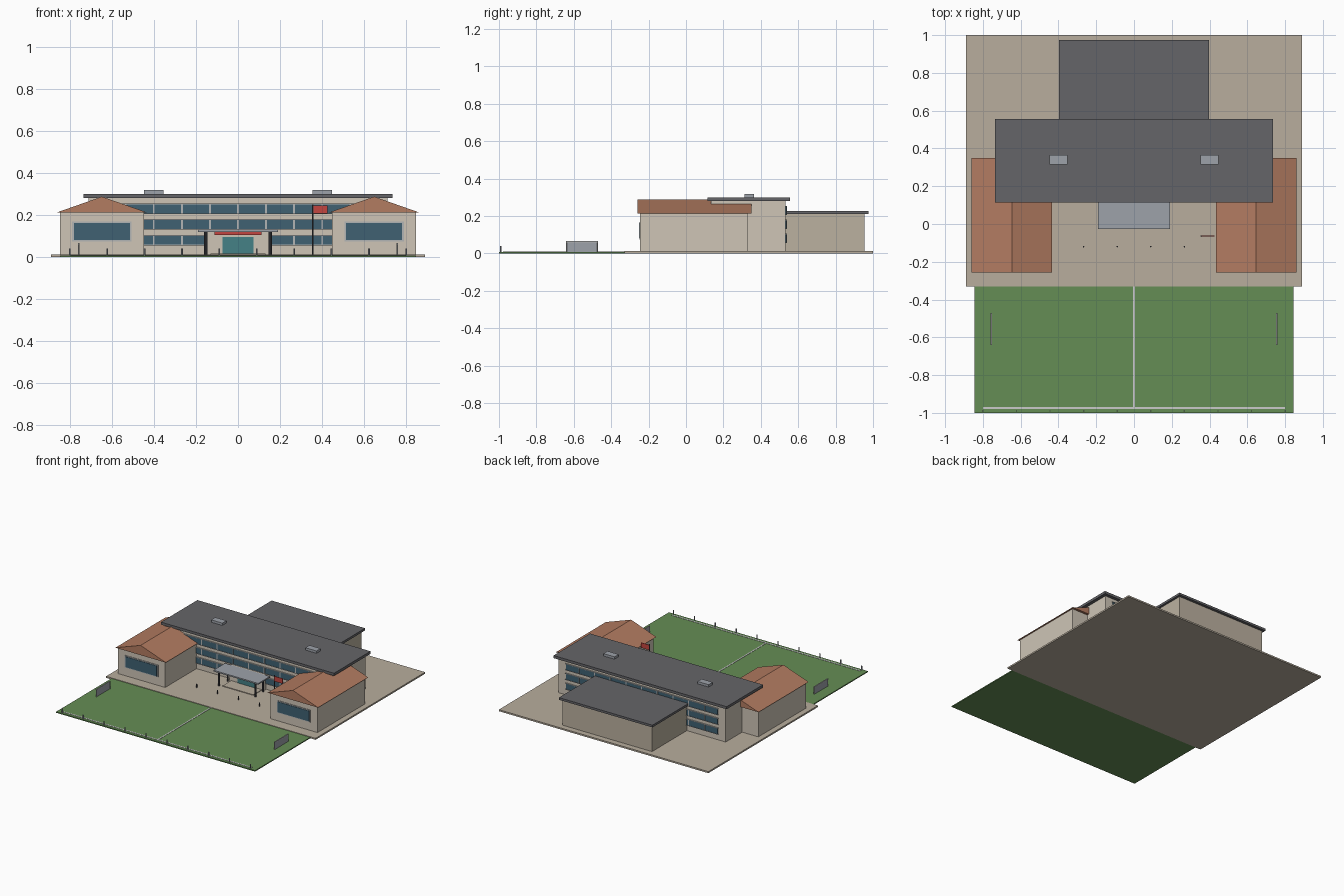
import bpy


def mat(name, r, g, b):
    m = bpy.data.materials.new(name)
    m.diffuse_color = (r, g, b, 1)
    return m


WALL = mat("wall", 0.62, 0.56, 0.47)
REAR = mat("rear_wall", 0.50, 0.44, 0.35)
ROOF = mat("dark_roof", 0.13, 0.13, 0.14)
TILE = mat("tile", 0.45, 0.20, 0.12)
GLASS = mat("glass", 0.05, 0.12, 0.17)
FRAME = mat("frame", 0.45, 0.46, 0.46)
DOOR = mat("door", 0.06, 0.22, 0.24)
PAVE = mat("paving", 0.48, 0.42, 0.34)
GRASS = mat("grass", 0.13, 0.27, 0.09)
WHITE = mat("white", 0.8, 0.8, 0.8)
METAL = mat("metal", 0.34, 0.36, 0.40)
DARK = mat("dark_metal", 0.06, 0.06, 0.07)
RED = mat("red", 0.55, 0.06, 0.05)


def mesh(name, verts, faces, m):
    me = bpy.data.meshes.new(name)
    me.from_pydata(verts, [], faces)
    me.materials.append(m)
    ob = bpy.data.objects.new(name, me)
    bpy.context.collection.objects.link(ob)
    return ob


def box(name, x0, x1, y0, y1, z0, z1, m):
    v = [(x, y, z) for z in (z0, z1) for x, y in ((x0, y0), (x1, y0), (x1, y1), (x0, y1))]
    f = [(3, 2, 1, 0), (4, 5, 6, 7)] + [(i, (i + 1) % 4, (i + 1) % 4 + 4, i + 4) for i in range(4)]
    return mesh(name, v, f, m)


def post(name, x, y, z0, z1, r, m):
    bpy.ops.mesh.primitive_cylinder_add(vertices=8, radius=r, depth=z1 - z0, location=(x, y, (z0 + z1) / 2))
    ob = bpy.context.object
    ob.name = name
    ob.data.materials.append(m)
    return ob


# Grounds
box("plaza", -0.89, 0.89, -0.33, 1.0, 0, 0.012, PAVE)
box("sports_field", -0.845, 0.845, -1.0, -0.33, 0, 0.008, GRASS)
box("centre_line", -0.005, 0.005, -0.97, -0.33, 0.007, 0.010, WHITE)
box("touch_line", -0.8, 0.8, -0.979, -0.968, 0.007, 0.010, WHITE)

# Main block and rear hall
box("main_block", -0.71, 0.71, 0.135, 0.532, 0.01, 0.282, WALL)
box("main_roof", -0.735, 0.735, 0.115, 0.557, 0.28, 0.30, ROOF)
box("rear_hall", -0.38, 0.38, 0.53, 0.955, 0.01, 0.212, REAR)
box("rear_hall_roof", -0.397, 0.397, 0.53, 0.975, 0.21, 0.227, ROOF)

# Window bands on front and back, with mullions
for z in (0.058, 0.133, 0.207):
    for side, y0, y1 in (("front", 0.129, 0.137), ("back", 0.530, 0.538)):
        box(side + "_window_band", -0.645, 0.645, y0, y1, z, z + 0.044, GLASS)
        for x in [i * 0.1333 for i in range(-4, 5)]:
            box(side + "_mullion", x - 0.004, x + 0.004, y0 - 0.002, y1 + 0.002, z, z + 0.044, FRAME)
        for h in (z - 0.003, z + 0.043):
            box(side + "_window_rail", -0.65, 0.65, y0 - 0.002, y1 + 0.002, h, h + 0.004, FRAME)

for s in (-1, 1):
    # Side wings with prism roofs
    cx = 0.647 * s
    box("wing", cx - 0.2, cx + 0.2, -0.245, 0.332, 0.01, 0.214, WALL)
    prof = [(cx - 0.214, 0.212), (cx + 0.214, 0.212), (cx, 0.287)]
    mesh("wing_roof", [(x, y, z) for y in (-0.258, 0.35) for x, z in prof],
         [(0, 1, 2), (5, 4, 3), (0, 3, 4, 1), (1, 4, 5, 2), (2, 5, 3, 0)], TILE)
    box("wing_window_frame", cx - 0.141, cx + 0.141, -0.249, -0.24, 0.075, 0.169, FRAME)
    box("wing_window", cx - 0.133, cx + 0.133, -0.252, -0.24, 0.082, 0.162, GLASS)
    # Rooftop units
    box("roof_unit", 0.4 * s - 0.047, 0.4 * s + 0.047, 0.314, 0.364, 0.299, 0.318, METAL)
    # Goals
    gx = 0.757 * s
    box("goal_net", gx - 0.002, gx + 0.002, -0.637, -0.475, 0.007, 0.062, METAL)
    for y in (-0.637, -0.475):
        post("goal_post", gx, y, 0.007, 0.063, 0.004, FRAME)
    box("goal_crossbar", gx - 0.004, gx + 0.004, -0.641, -0.471, 0.059, 0.066, FRAME)
    # Canopy columns
    for x, y in ((0.155, -0.008), (0.15, 0.09)):
        post("canopy_column", x * s, y, 0.01, 0.122, 0.006, DARK)

# Entrance
box("entrance_surround", -0.145, 0.145, 0.103, 0.14, 0.01, 0.128, WALL)
box("entrance_door", -0.073, 0.073, 0.098, 0.11, 0.012, 0.096, DOOR)
box("entrance_sign", -0.112, 0.112, 0.094, 0.105, 0.104, 0.121, RED)
box("entrance_step", -0.13, 0.13, 0.0, 0.11, 0.01, 0.017, PAVE)
box("canopy", -0.19, 0.19, -0.026, 0.115, 0.12, 0.13, METAL)

# Flagpole, bollards and fence posts
post("flagpole", 0.355, -0.064, 0.01, 0.25, 0.004, DARK)
box("flag", 0.357, 0.425, -0.066, -0.062, 0.206, 0.245, RED)
for i in range(4):
    post("bollard", -0.267 + i * 0.178, -0.12, 0.01, 0.04, 0.004, DARK)
for i in range(10):
    post("fence_post", -0.8 + i * 0.1778, -0.99, 0.006, 0.04, 0.004, METAL)
